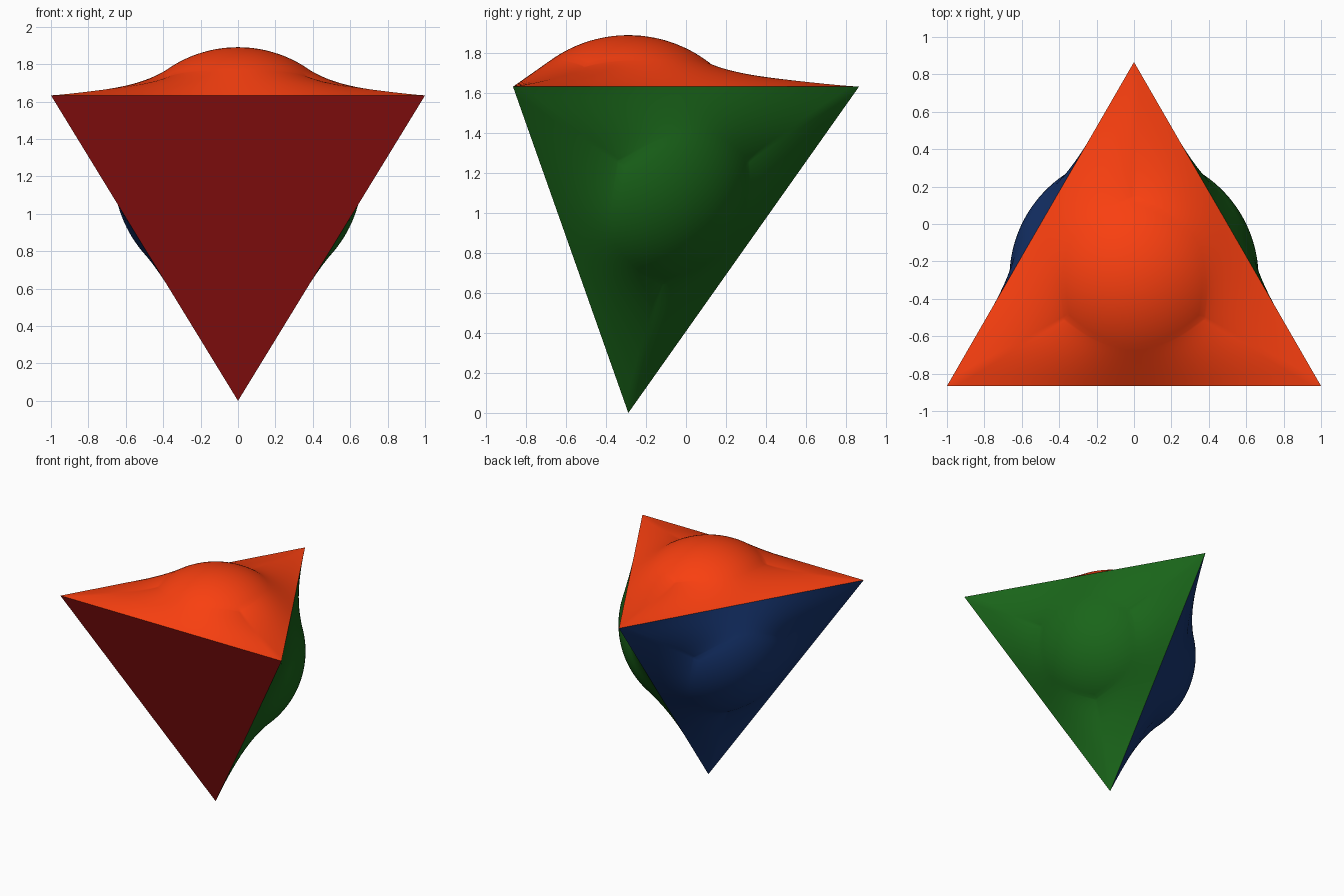
import bpy, bmesh, math
from mathutils import Vector

if "Cube" in bpy.data.objects:
    bpy.data.objects.remove(bpy.data.objects["Cube"])

# Regular tetrahedron standing on one tip, edge length 2
S3 = math.sqrt(3)
HEIGHT = 2 * math.sqrt(2 / 3)
LEFT = Vector((-1, -S3 / 2, HEIGHT))
RIGHT = Vector((1, -S3 / 2, HEIGHT))
BACK = Vector((0, S3 / 2, HEIGHT))
TIP = Vector((0, -S3 / 6, 0))
CENTRE = (LEFT + RIGHT + BACK + TIP) / 4
INNER = HEIGHT / 4          # centre to each face
BALL = 0.666                # ball pushing the faces outwards
INRADIUS = 1 / S3


def ball_height(r):
    return math.sqrt(BALL ** 2 - r ** 2) - INNER


def make_object(name, bm, color):
    mesh = bpy.data.meshes.new(name)
    bm.to_mesh(mesh)
    bm.free()
    obj = bpy.data.objects.new(name, mesh)
    bpy.context.collection.objects.link(obj)
    mat = bpy.data.materials.new(name + "_colour")
    mat.diffuse_color = color
    mat.use_nodes = True
    mat.node_tree.nodes["Principled BSDF"].inputs["Base Color"].default_value = mat.diffuse_color
    mesh.materials.append(mat)
    return obj


def bulged_panel(name, corners, color, per_edge=40, dome=14, skirt=18):
    """Triangle stretched over the ball: round dome, then a skirt to the edges."""
    mid = sum(corners, Vector()) / 3
    normal = (mid - CENTRE).normalized()
    if (corners[1] - corners[0]).cross(corners[2] - corners[0]).dot(normal) < 0:
        corners = corners[::-1]
    rim = [corners[k].lerp(corners[(k + 1) % 3], i / per_edge) - mid
           for k in range(3) for i in range(per_edge)]
    bm = bmesh.new()
    top = bm.verts.new(mid + normal * ball_height(0))
    columns = []
    for edge_point in rim:
        reach = edge_point.length
        out = edge_point / reach
        w = (reach - INRADIUS) / INRADIUS      # 0 mid-edge, 1 at a corner
        r0 = 0.38 + 0.05 * w
        h0 = ball_height(r0)
        col = []
        for i in range(1, dome + 1):
            r = r0 * i / dome
            col.append(bm.verts.new(mid + out * r + normal * ball_height(r)))
        for i in range(1, skirt + 1):
            f = (i / skirt) ** 1.4
            t = 1 - f
            h = h0 * ((1 - 0.2 * w) * t ** (1 + 0.2 * w) + 0.2 * w * t ** 8)
            col.append(bm.verts.new(mid + out * (r0 + (reach - r0) * f) + normal * h))
        columns.append(col)
    for a, b in zip(columns, columns[1:] + columns[:1]):
        bm.faces.new((top, a[0], b[0]))
        for i in range(len(a) - 1):
            bm.faces.new((a[i], a[i + 1], b[i + 1], b[i]))
    obj = make_object(name, bm, color)
    bpy.ops.object.select_all(action='DESELECT')
    obj.select_set(True)
    bpy.context.view_layer.objects.active = obj
    bpy.ops.object.shade_smooth_by_angle(angle=math.radians(40))


# Three bulging faces
bulged_panel("top_panel", [LEFT, RIGHT, BACK], (0.95, 0.05, 0.005, 1))
bulged_panel("right_panel", [RIGHT, BACK, TIP], (0.01, 0.13, 0.01, 1))
bulged_panel("left_panel", [BACK, LEFT, TIP], (0.008, 0.035, 0.16, 1))

# Flat front face
bm = bmesh.new()
bm.faces.new([bm.verts.new(p) for p in (LEFT, TIP, RIGHT)])
make_object("front_panel", bm, (0.3, 0.006, 0.006, 1))
